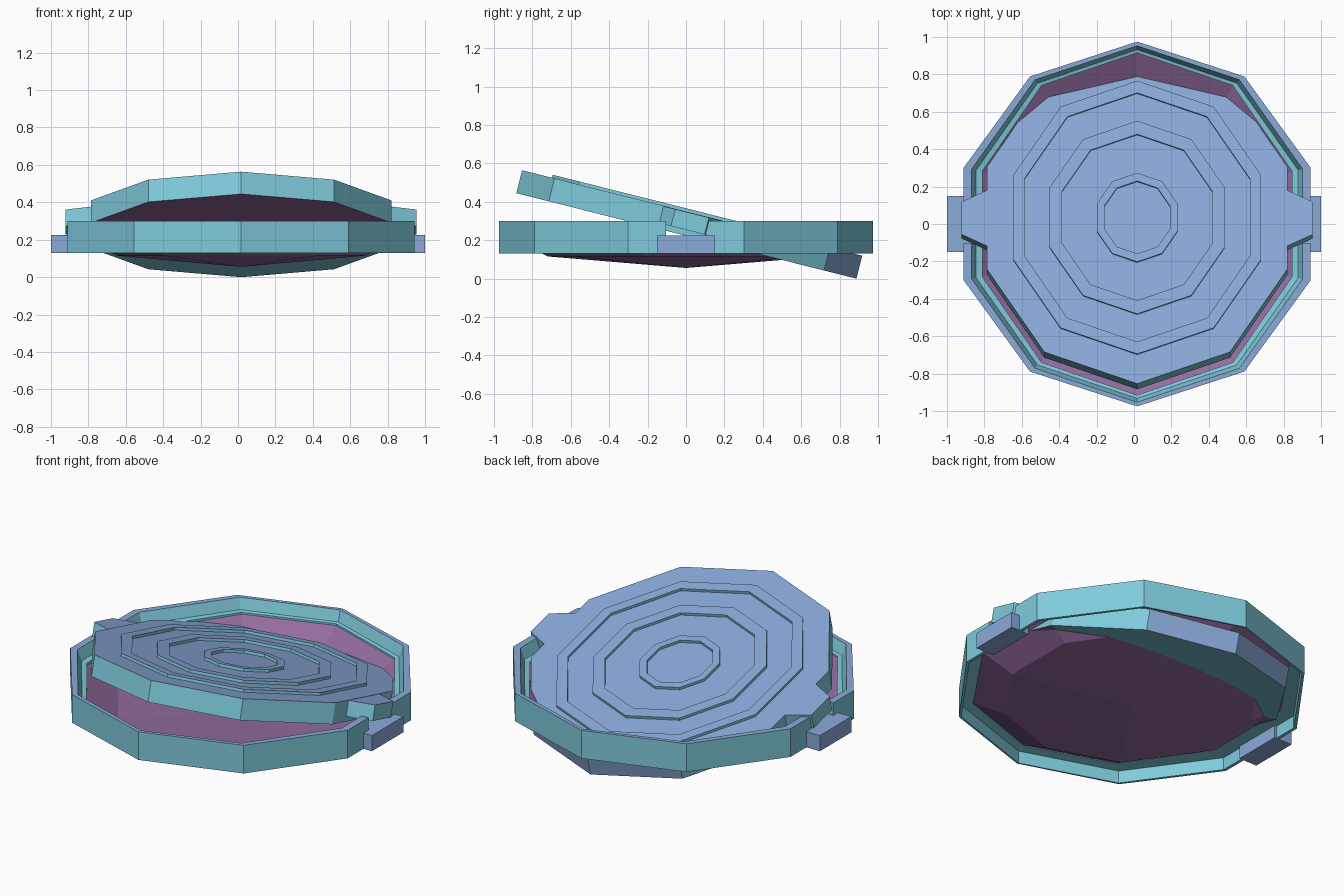
import bpy, bmesh, math
from mathutils import Vector

if "Cube" in bpy.data.objects:
    bpy.data.objects.remove(bpy.data.objects["Cube"])

CX = 0.017          # the round parts sit slightly off the tabs' centre
SIDES = 10


def mat(name, rgb):
    m = bpy.data.materials.new(name)
    m.diffuse_color = (*rgb, 1)
    m.use_nodes = True
    m.node_tree.nodes["Principled BSDF"].inputs["Base Color"].default_value = m.diffuse_color
    return m


MATS = [mat("soft blue", (0.254, 0.402, 0.694)),
        mat("teal", (0.216, 0.597, 0.716)),
        mat("purple", (0.296, 0.150, 0.352))]
BLUE, TEAL, PURPLE = 0, 1, 2


def finish(name, bm, loc=(0, 0, 0), tilt=0.0):
    bm.normal_update()
    me = bpy.data.meshes.new(name)
    bm.to_mesh(me)
    bm.free()
    for m in MATS:
        me.materials.append(m)
    ob = bpy.data.objects.new(name, me)
    ob.location = loc
    ob.rotation_euler.x = tilt
    bpy.context.collection.objects.link(ob)
    return ob


def loft(profile, closed=False):
    """Ten-sided loft through (rx, ry, z, colour of the next band); rx = 0 is an apex."""
    bm = bmesh.new()
    loops = []
    for rx, ry, z, _ in profile:
        if rx == 0:
            loops.append([bm.verts.new((0, 0, z))] * SIDES)
        else:
            angles = [math.pi / 2 + 2 * math.pi * i / SIDES for i in range(SIDES)]
            loops.append([bm.verts.new((rx * math.cos(a), ry * math.sin(a), z)) for a in angles])
    for k in range(len(loops) if closed else len(loops) - 1):
        a, b = loops[k], loops[(k + 1) % len(loops)]
        for i in range(SIDES):
            j = (i + 1) % SIDES
            quad = list(dict.fromkeys([a[i], a[j], b[j], b[i]]))
            bm.faces.new(quad).material_index = profile[k][3]
    return bm


def prism(points, z0, z1, top=BLUE, side=BLUE):
    """Upright prism over a flat outline."""
    bm = bmesh.new()
    lo = [bm.verts.new((x, y, z0)) for x, y in points]
    hi = [bm.verts.new((x, y, z1)) for x, y in points]
    n = len(points)
    bm.faces.new(lo[::-1]).material_index = side
    bm.faces.new(hi).material_index = top
    for i in range(n):
        j = (i + 1) % n
        bm.faces.new((lo[i], lo[j], hi[j], hi[i])).material_index = side
    bmesh.ops.recalc_face_normals(bm, faces=bm.faces)
    return bm


def box(x0, x1, y, z0, z1, colour):
    return prism([(x0, -y), (x1, -y), (x1, y), (x0, y)], z0, z1, colour, colour)


# Outer ring: thin wall, blue rim, teal inner step
ring = finish("outer_ring", loft([
    (0.975, 0.975, 0.13, TEAL), (0.975, 0.975, 0.30, BLUE),
    (0.930, 0.953, 0.30, TEAL), (0.905, 0.932, 0.235, TEAL),
    (0.870, 0.915, 0.230, TEAL), (0.870, 0.915, 0.215, TEAL),
    (0.955, 0.965, 0.205, TEAL), (0.955, 0.965, 0.13, TEAL)], closed=True), (CX, 0, 0))

# Side notches in the ring and the support tabs below them
for side, s in (("left", -1), ("right", 1)):
    cutter = finish(side + "_notch_cutter",
                    box(min(s * 0.7, s * 1.1), max(s * 0.7, s * 1.1), 0.105, 0.224, 0.4, TEAL))
    cutter.hide_render = True
    cutter.hide_viewport = False
    cutter.display_type = 'WIRE'
    mod = ring.modifiers.new(side + "_notch", 'BOOLEAN')
    mod.operation = 'DIFFERENCE'
    mod.solver = 'EXACT'
    mod.object = cutter
    finish(side + "_support_tab",
           box(min(s * 0.88, s), max(s * 0.88, s), 0.15, 0.13, 0.225, BLUE))

# Bake the notches and remove the cutters
bpy.context.view_layer.update()
baked = bpy.data.meshes.new_from_object(ring.evaluated_get(bpy.context.evaluated_depsgraph_get()))
ring.modifiers.clear()
ring.data = baked
for ob in [o for o in bpy.data.objects if o.name.endswith("_cutter")]:
    bpy.data.objects.remove(ob)

# Shallow bowl under the lid
finish("bowl", loft([(0, 0, 0.055, PURPLE), (0.70, 0.72, 0.115, PURPLE),
                     (0.88, 0.92, 0.222, PURPLE)]), (CX, 0, 0))

# Tilted lid with three raised rings on top
T, H, SX = 0.123, 0.016, 0.925
steps = [(0.913, 0, TEAL), (0.913, T, BLUE)]
for outer, inner in ((0.753, 0.686), (0.532, 0.458), (0.245, 0.200)):
    steps += [(outer, T, TEAL), (outer, T + H, BLUE), (inner, T + H, TEAL), (inner, T, BLUE)]
bm = loft([(0, 0, 0, PURPLE)] + [(r * SX, r, z, c) for r, z, c in steps] + [(0, 0, T, BLUE)])
bmesh.ops.recalc_face_normals(bm, faces=bm.faces)
bm.normal_update()
for f in bm.faces:
    c = f.calc_center_median()
    if f.normal.z < -0.9 and c.y > 0:                 # rear half of the underside
        f.material_index = TEAL
    elif f.normal.y > 0.9 and c.y > 0.8:              # rear rim
        f.material_index = BLUE
TILT, PIVOT = -math.radians(14.1), (CX, 0.002, 0.222)
finish("tilting_lid", bm, PIVOT, TILT)

# Tapered pivot arms resting in the notches
for side, s in (("left", -1), ("right", 1)):
    outline = [(s * 0.76, -0.16), (s * 0.80, -0.155), (s * 0.938, -0.09),
               (s * 0.938, 0.09), (s * 0.80, 0.155), (s * 0.76, 0.16)]
    finish(side + "_pivot_arm", prism(outline, 0.03, T - 0.002, BLUE, TEAL), PIVOT, TILT)
